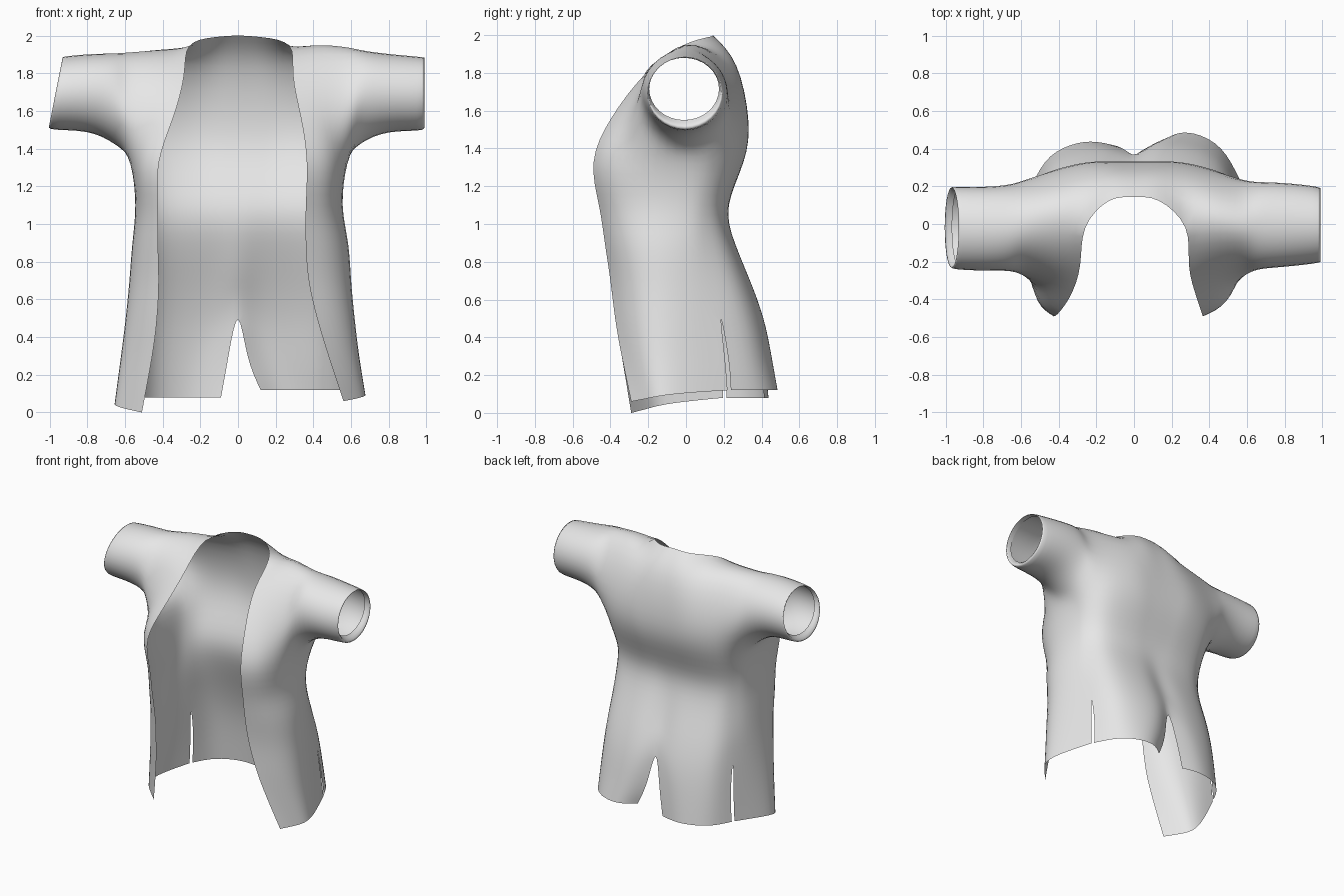
import bpy, math
from mathutils import Vector

if "Cube" in bpy.data.objects:
    bpy.data.objects.remove(bpy.data.objects["Cube"])

verts, faces, index = [], [], {}


def vid(p):
    """Index of a point, shared between neighbouring panels."""
    k = tuple(round(c, 4) + 0.0 for c in p)
    if k not in index:
        index[k] = len(verts)
        verts.append(Vector(k))
    return index[k]


def strip(a, b, side, closed=False):
    """Quads between two point rows of equal length."""
    n = len(a)
    for i in range(n if closed else n - 1):
        j = (i + 1) % n
        quad = [vid((side * p[0], p[1], p[2])) for p in (a[i], a[j], b[j], b[i])]
        faces.append(quad if side > 0 else quad[::-1])


# Body levels: z, opening edge x (right, left), side x, front y, back y, back inset
LEVELS = [
    (1.33, .365, .42, .585, -.49, .305, .035),
    (1.10, .36, .425, .56, -.46, .225, .055),
    (0.90, .36, .425, .59, -.43, .26, .08),
    (0.70, .375, .42, .605, -.40, .34, .08),
    (0.50, .42, .43, .625, -.375, .412, .085),
    (0.30, .48, .455, .65, -.34, .455, .095),
    (0.00, .56, .51, .685, -.29, .488, .115),
]


def body_row(k, side):
    """Points from the front edge round the side to the centre back."""
    z, er, el, xs, yf, yb, inset = LEVELS[k]
    right = side > 0
    xe = er if right else el
    low = max(0, k - 1) / 5
    yc = yb - .075 * low
    if not right:
        xs -= .022 if k > 1 else .008
        yb -= .05 * low
    gap = 0 if k < 5 else ((.05, .12) if right else (.05, .09))[k - 5]
    xb = xs - inset  # the back is narrower than the sides
    xy = [(xe, yf), (xe + .58 * (xs - xe), yf + .078), (xs - .01, yf * .46),
          (xs - inset * .28, 0), (xb, yb * .45), (xb * .81, yb * .82),
          (gap + (xb - gap) * .45, yb * .98),
          (gap + (xb - gap) * .2, yb * .8 + yc * .2), (gap, yc)]
    row = []
    for i, (x, y) in enumerate(xy):
        h = z
        if k == 6:  # hem rises from the front corners to the back
            lo, hi = (.06, .12) if right else (0, .08)
            h = lo + (hi - lo) * min(i / 4, 1)
        row.append((x, y, h))
    return row


def build_half(side):
    right = side > 0
    rows = [body_row(k, side) for k in range(7)]
    # front panels and back panels, parted by a side vent below z = 0.5
    for k in range(6):
        strip(rows[k][:5], rows[k + 1][:5], side)
        backs = []
        for r in (k, k + 1):
            b = list(rows[r][4:])
            if r >= 5:
                b[0] = (b[0][0] - .01, b[0][1] + .018, b[0][2])
            backs.append(b)
        strip(backs[0], backs[1], side)

    # yoke columns, from the front chest over the shoulder to the back
    p = rows[0]
    e1, e2, e3 = (.335, .29, .275) if right else (.345, .285, .26)
    sh = 1.95 if right else 1.92
    centre = [(0, .14, 2.0), (0, .265, 1.84), (0, .328, 1.56), p[8]]
    nape = [(.13, .125, 1.99), (.13, .262, 1.84), (.13, .328, 1.56), p[7]]
    neck = [p[0], (e1, -.395, 1.56), (e2, -.22, 1.79), (e3, -.02, 1.945),
            (.27, .22, 1.85), (.27, .32, 1.57), p[6]]
    shoulder = [p[1], (.45, -.34, 1.56), (.42, -.2, 1.80), (.42, 0, sh),
                (.43, .175, 1.85), (.44, .275, 1.58), p[5]]
    arm = [p[2], (.57, -.285, 1.55), (.57, -.18, 1.81), (.57, -.01, sh - .01),
           (.57, .155, 1.83), (.57, .24, 1.58), p[4]]
    strip(centre, nape, side)
    strip(nape, neck[3:], side)
    strip(neck, shoulder, side)
    strip(shoulder, arm, side)

    # sleeve rings: x at top, x at bottom, centre y, centre z, half depth, half height
    # the last ring is the narrow turned-in lip of the cuff
    ring = arm + [p[3]]
    if right:
        cuffs = [(.66, .65, -.01, 1.67, .232, .25), (.80, .80, -.005, 1.695, .222, .207),
                 (.98, .98, -.005, 1.692, .2, .193), (.95, .95, -.01, 1.715, .185, .165)]
    else:
        cuffs = [(.66, .65, -.02, 1.66, .23, .245), (.80, .80, -.025, 1.695, .222, .205),
                 (.925, .995, -.02, 1.695, .217, .192), (.90, .965, -.015, 1.715, .2, .165)]
    for xt, xb, cy, cz, ry, rz in cuffs:
        new = []
        for i in range(8):
            a = math.radians(225 - 45 * i)
            s = math.sin(a)
            new.append((xb + (xt - xb) * (s + 1) / 2, cy + ry * math.cos(a), cz + rz * s))
        strip(ring, new, side, True)
        ring = new


for s in (1, -1):
    build_half(s)

mesh = bpy.data.meshes.new("open_jacket")
mesh.from_pydata([tuple(v) for v in verts], [], faces)
jacket = bpy.data.objects.new("open_jacket", mesh)
bpy.context.collection.objects.link(jacket)

# consistent facing and smooth shading
bpy.context.view_layer.objects.active = jacket
jacket.select_set(True)
bpy.ops.object.mode_set(mode='EDIT')
bpy.ops.mesh.select_all(action='SELECT')
bpy.ops.mesh.normals_make_consistent(inside=False)
bpy.ops.object.mode_set(mode='OBJECT')
bpy.ops.object.shade_smooth()

sub = jacket.modifiers.new("soft_cloth", 'SUBSURF')
sub.levels = sub.render_levels = 2
sub.boundary_smooth = 'PRESERVE_CORNERS'

# nudge the cage so that the softened cloth passes through the planned points
for _ in range(4):
    bpy.context.view_layer.update()
    soft = jacket.evaluated_get(bpy.context.evaluated_depsgraph_get()).data
    moves = [(verts[i] - soft.vertices[i].co) * .8 for i in range(len(verts))]
    for v, m in zip(mesh.vertices, moves):
        v.co += m
    mesh.update()

cloth = bpy.data.materials.new("grey_cloth")
cloth.diffuse_color = (.8, .8, .8, 1)
cloth.use_nodes = True
cloth.node_tree.nodes["Principled BSDF"].inputs["Base Color"].default_value = cloth.diffuse_color
mesh.materials.append(cloth)
